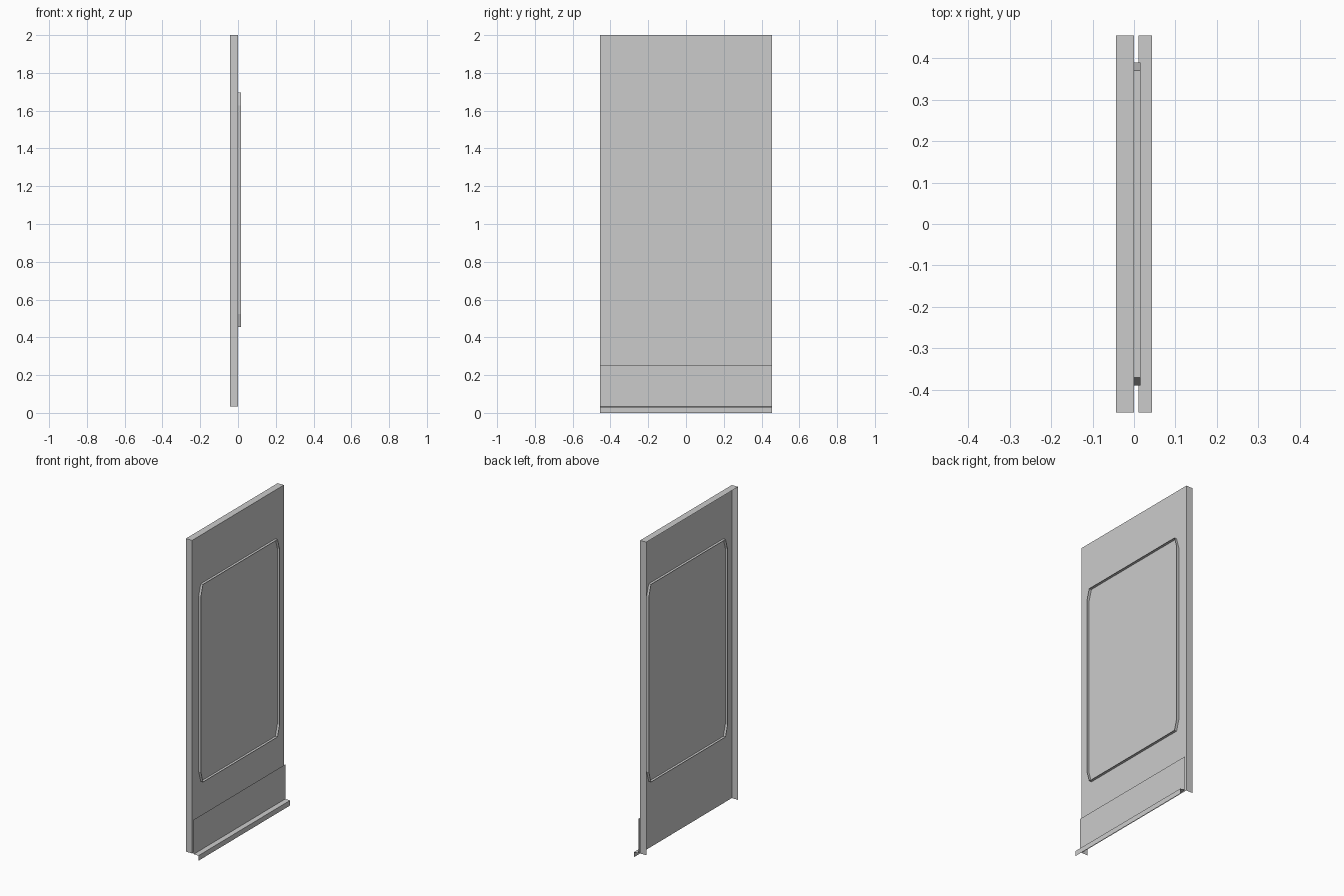
import bpy

if "Cube" in bpy.data.objects:
    bpy.data.objects.remove(bpy.data.objects["Cube"])


def make(name, verts, faces):
    me = bpy.data.meshes.new(name)
    me.from_pydata(verts, [], faces)
    me.update()
    ob = bpy.data.objects.new(name, me)
    bpy.context.collection.objects.link(ob)
    return ob


def sweep(name, a, b, place, closed=False):
    """Thin sheet made by extruding a profile between two positions."""
    n = a
    verts = [place(p, e) for e in b for p in n]
    k = len(n)
    faces = [(i, (i + 1) % k, (i + 1) % k + k, i + k)
             for i in range(k if closed else k - 1)]
    return make(name, verts, faces)


W = 0.455      # half width
TOP = 2.0
BOT = 0.035
DEPTH = 0.043

# Door skin: front sheet with folded top and side flanges, open at the back
corners = [(-W, BOT), (W, BOT), (W, TOP), (-W, TOP)]
make("door_skin",
     [(0, y, z) for y, z in corners] + [(-DEPTH, y, z) for y, z in corners],
     [(0, 1, 2, 3),       # front sheet
      (1, 5, 6, 2),       # side flange
      (2, 6, 7, 3),       # top flange
      (3, 7, 4, 0)])      # side flange

# Raised window rim with clipped corners, showing on both sides of the sheet
Y, CY = 0.39, 0.37
Z0, Z1, CZ = 0.455, 1.695, 0.068
outline = [(-CY, Z0), (CY, Z0), (Y, Z0 + CZ), (Y, Z1 - CZ),
           (CY, Z1), (-CY, Z1), (-Y, Z1 - CZ), (-Y, Z0 + CZ)]
sweep("window_rim", outline, (-0.016, 0.016),
      lambda p, e: (e, p[0], p[1]), closed=True)

# Kick plate folding out into a drip sill with a hanging lip
profile = [(0.011, 0.25), (0.011, 0.033), (DEPTH, 0.032), (DEPTH, 0.0)]
sweep("kick_plate_and_sill", profile, (W, -W),
      lambda p, e: (p[0], e, p[1]))
